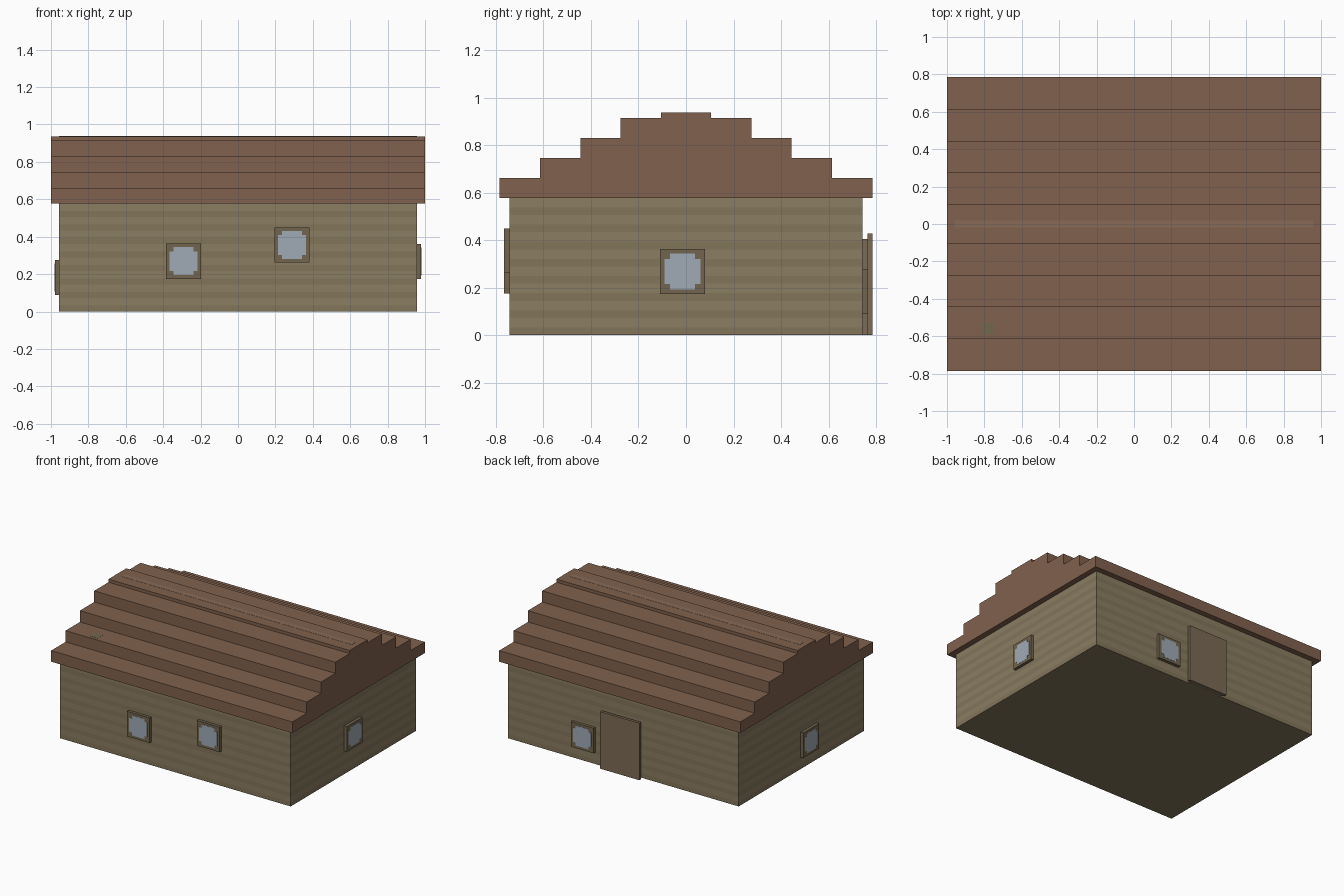
import bpy, bmesh
from math import pi
from mathutils import Matrix

if "Cube" in bpy.data.objects:
    bpy.data.objects.remove(bpy.data.objects["Cube"])


def material(name, rgb):
    m = bpy.data.materials.new(name)
    m.diffuse_color = (*rgb, 1)
    m.use_nodes = True
    m.node_tree.nodes["Principled BSDF"].inputs["Base Color"].default_value = m.diffuse_color
    return m


BOARD = material("board", (0.26, 0.205, 0.122))
BOARD_DARK = material("board_dark", (0.225, 0.177, 0.102))
ROOF = material("roof_brown", (0.215, 0.12, 0.075))
RIDGE = material("ridge_brown", (0.25, 0.145, 0.093))
MOSS = material("moss", (0.165, 0.135, 0.07))
FRAME = material("frame_brown", (0.165, 0.13, 0.075))
GLASS = material("glass_blue", (0.35, 0.40, 0.46))
DOOR = material("door_brown", (0.20, 0.145, 0.09))

HX, HY, EAVE = 0.957, 0.743, 0.578   # wall half sizes and eave height


def finish(name, bm, *mats):
    bmesh.ops.recalc_face_normals(bm, faces=bm.faces)
    me = bpy.data.meshes.new(name)
    bm.to_mesh(me)
    bm.free()
    for m in mats:
        me.materials.append(m)
    ob = bpy.data.objects.new(name, me)
    bpy.context.collection.objects.link(ob)
    return ob


def prism(name, outline, y0, y1, mat, matrix=Matrix()):
    """Extrude an (x, z) outline from y0 to y1, then place it."""
    bm = bmesh.new()
    front = bm.faces.new([bm.verts.new((x, y0, z)) for x, z in outline])
    ext = bmesh.ops.extrude_face_region(bm, geom=[front], use_keep_orig=True)
    verts = [g for g in ext["geom"] if isinstance(g, bmesh.types.BMVert)]
    bmesh.ops.translate(bm, verts=verts, vec=(0, y1 - y0, 0))
    bm.transform(matrix)
    return finish(name, bm, mat)


def rect(x0, x1, z0, z1):
    return [(x0, z0), (x1, z0), (x1, z1), (x0, z1)]


# Walls: one box with thin horizontal courses in two tones
COURSES = 8
step = EAVE / COURSES
levels = sorted([i * step for i in range(COURSES + 1)] +
                [(i + 0.45) * step for i in range(COURSES)])
bm = bmesh.new()
rings = [[bm.verts.new((sx * HX, sy * HY, z))
          for sx, sy in ((-1, -1), (1, -1), (1, 1), (-1, 1))] for z in levels]
for n, (a, b) in enumerate(zip(rings, rings[1:])):
    for i in range(4):
        j = (i + 1) % 4
        bm.faces.new((a[i], a[j], b[j], b[i])).material_index = 1 - n % 2
bm.faces.new(rings[0]).material_index = 1
bm.faces.new(rings[-1])
finish("walls", bm, BOARD, BOARD_DARK)

# Stepped roof: half profile (y, top height) mirrored, run along x
steps = [(0.785, 0.661), (0.614, 0.745), (0.444, 0.830),
         (0.275, 0.914), (0.106, 0.937)]
half, z = [], EAVE
for y, top in steps:
    half += [(y, z), (y, top)]
    z = top
profile = half + [(-y, z) for y, z in reversed(half)]
prism("roof", profile, -1, 1, ROOF, Matrix.Rotation(pi / 2, 4, 'Z'))

# Pale ridge stripe and small moss patch, almost flush with the roof
prism("ridge_stripe", rect(-HX, HX, 0.93, 0.938), -0.02, 0.02, RIDGE)
prism("moss_patch", rect(-0.81, -0.75, 0.74, 0.746), -0.59, -0.53, MOSS)


# Windows: square frame with notched-corner pane, facing local -y
def window(name, angle, dist, u, z):
    mtx = Matrix.Rotation(angle, 4, 'Z') @ Matrix.Translation((u, -dist, z))
    h, g, c = 0.094, 0.075, 0.053
    prism(name + "_frame", rect(-h, h, -h, h), -0.022, 0.0, FRAME, mtx)
    quarter = [(g, c), (c, c), (c, g)]
    pane = []
    for sx, sz in ((1, 1), (-1, 1), (-1, -1), (1, -1)):
        pts = [(sx * x, sz * y) for x, y in quarter]
        pane += pts if sx * sz > 0 else pts[::-1]
    prism(name + "_pane", pane, -0.0235, -0.01, GLASS, mtx)


window("front_left_window", 0, HY, -0.291, 0.269)
window("front_right_window", 0, HY, 0.289, 0.355)
window("right_window", pi / 2, HX, -0.015, 0.268)
window("left_window", -pi / 2, HX, 0.085, 0.182)
window("back_window", pi, HY, -0.325, 0.183)

# Back door: leaf on a slightly smaller backing
prism("door_backing", rect(-0.14, 0.14, 0, 0.405), 0.74, 0.765, DOOR)
prism("door_leaf", rect(-0.162, 0.162, 0, 0.427), 0.764, 0.785, DOOR)
